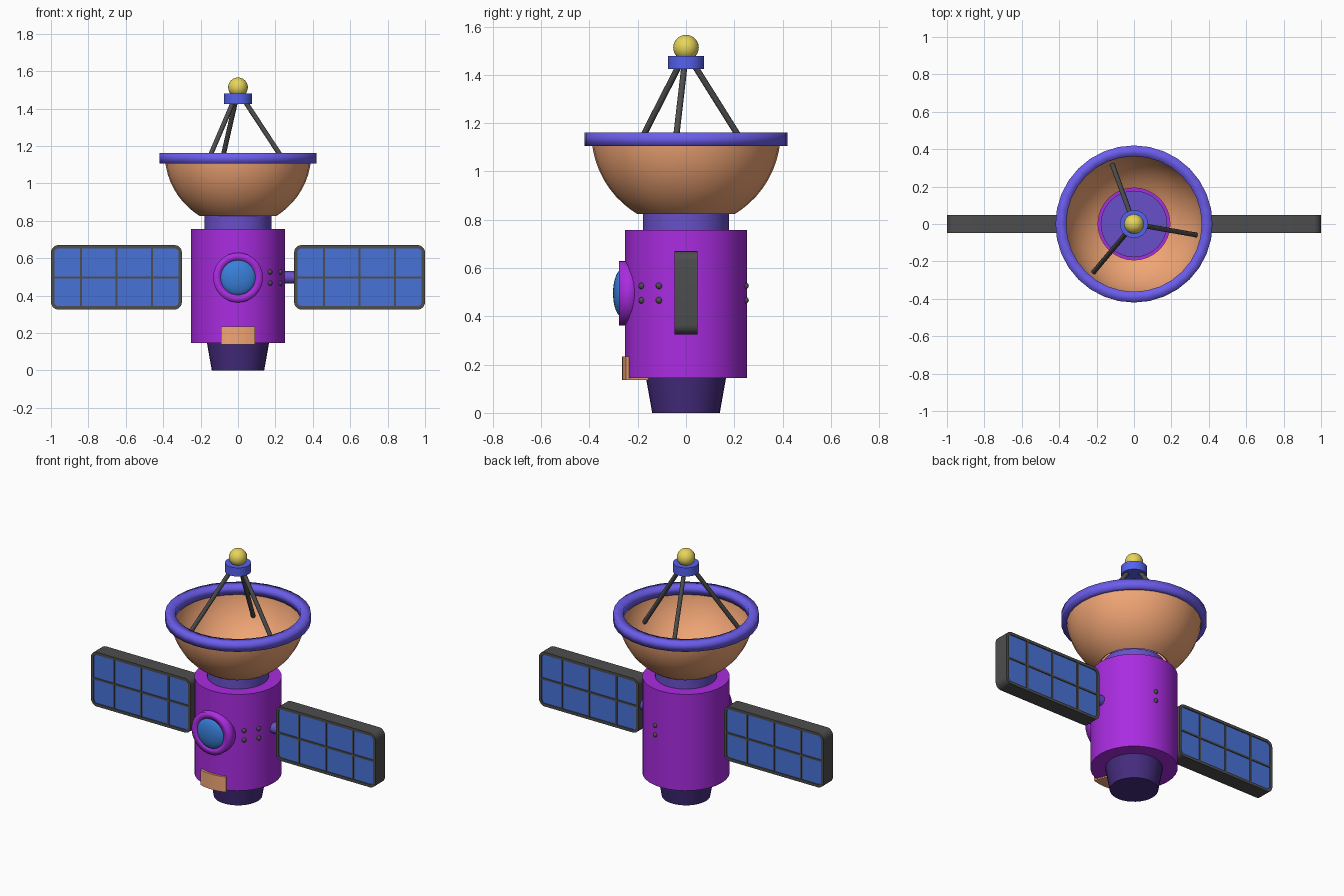
import bpy, bmesh
from math import sin, cos, pi, radians, sqrt
from mathutils import Vector, Matrix

if "Cube" in bpy.data.objects:
    bpy.data.objects.remove(bpy.data.objects["Cube"])


def material(name, rgb):
    m = bpy.data.materials.new(name)
    m.diffuse_color = (*rgb, 1)
    m.use_nodes = True
    m.node_tree.nodes["Principled BSDF"].inputs["Base Color"].default_value = m.diffuse_color
    return m


PURPLE = material("purple", (0.40, 0.025, 0.75))
INDIGO = material("indigo", (0.14, 0.08, 0.58))
DEEP = material("deep_violet", (0.06, 0.025, 0.21))
TAN = material("tan", (0.88, 0.38, 0.18))
RIM = material("rim_blue", (0.15, 0.11, 0.85))
HUB = material("hub_blue", (0.09, 0.12, 0.85))
CELL = material("cell_blue", (0.065, 0.17, 0.69))
GLASS = material("glass_blue", (0.04, 0.21, 0.69))
GOLD = material("gold", (0.80, 0.66, 0.10))
DARK = material("dark_grey", (0.075, 0.075, 0.075))


def finish(name, bm, mat, angle=40):
    bmesh.ops.recalc_face_normals(bm, faces=bm.faces)
    me = bpy.data.meshes.new(name)
    bm.to_mesh(me)
    bm.free()
    me.materials.append(mat)
    ob = bpy.data.objects.new(name, me)
    bpy.context.collection.objects.link(ob)
    bpy.ops.object.select_all(action='DESELECT')
    ob.select_set(True)
    bpy.context.view_layer.objects.active = ob
    bpy.ops.object.shade_smooth_by_angle(angle=radians(angle))
    return ob


def lathe(name, profile, mat, closed=False, matrix=None, sides=32, angle=40):
    """Revolve an (r, z) profile about z; closed joins the last point to the first."""
    bm = bmesh.new()
    vs = [bm.verts.new((r, 0, z)) for r, z in profile]
    pairs = list(zip(vs, vs[1:])) + ([(vs[-1], vs[0])] if closed else [])
    es = [bm.edges.new(p) for p in pairs]
    bmesh.ops.spin(bm, geom=vs + es, cent=(0, 0, 0), axis=(0, 0, 1),
                   angle=2 * pi, steps=sides)
    bmesh.ops.remove_doubles(bm, verts=bm.verts, dist=1e-5)
    if matrix:
        bm.transform(matrix)
    return finish(name, bm, mat, angle)


def cylinder(name, r1, r2, z1, z2, mat, matrix=None, sides=32):
    return lathe(name, [(0, z1), (r1, z1), (r2, z2), (0, z2)], mat, matrix=matrix, sides=sides)


def strut(name, a, b, r, mat, sides=12):
    a, b = Vector(a), Vector(b)
    turn = (b - a).to_track_quat('Z', 'Y').to_matrix().to_4x4()
    return cylinder(name, r, r, 0, (b - a).length, mat, Matrix.Translation(a) @ turn, sides)


def ball(name, loc, radius, mat, scale=(1, 1, 1), seg=24):
    bm = bmesh.new()
    m = Matrix.Translation(loc) @ Matrix.Diagonal((*scale, 1))
    bmesh.ops.create_uvsphere(bm, u_segments=seg, v_segments=seg // 2, radius=radius, matrix=m)
    return finish(name, bm, mat)


def box(bm, x, y, z):
    size = (x[1] - x[0], y[1] - y[0], z[1] - z[0], 1)
    mid = ((x[0] + x[1]) / 2, (y[0] + y[1]) / 2, (z[0] + z[1]) / 2)
    bmesh.ops.create_cube(bm, size=1, matrix=Matrix.Translation(mid) @ Matrix.Diagonal(size))


# Main hull
cylinder("nozzle", 0.14, 0.166, 0, 0.146, DEEP)
cylinder("body", 0.252, 0.252, 0.145, 0.757, PURPLE)
cylinder("neck", 0.178, 0.178, 0.755, 0.835, INDIGO)

# Dish bowl: thin spherical shell cut flat at the neck
ZC = 1.16


def arc(rad, z0, z1, n=9):
    zs = [z0 + (z1 - z0) * (i / n) ** 1.3 for i in range(n + 1)]
    return [(sqrt(rad * rad - (ZC - z) ** 2), z) for z in zs]


lathe("dish", arc(0.392, 0.824, 1.13) + arc(0.382, 0.83, 1.13)[::-1], TAN, closed=True)
lathe("dish_rim", [(0.362, 1.106), (0.42, 1.106), (0.42, 1.161), (0.362, 1.161)], RIM,
      closed=True, angle=180)

# Antenna tripod, hub and ball
for i, deg in enumerate((-10, 110, 230)):
    c, s = cos(radians(deg)), sin(radians(deg))
    strut(f"tripod_leg_{i + 1}", (0.34 * c, 0.34 * s, 0.985), (0.04 * c, 0.04 * s, 1.435), 0.013, DARK)
cylinder("antenna_hub", 0.075, 0.075, 1.424, 1.479, HUB)
ball("antenna_ball", (0, 0, 1.513), 0.053, GOLD)

# Porthole facing the front
FRONT = Matrix.Translation((0, 0, 0.496)) @ Matrix.Rotation(radians(90), 4, 'X')
lathe("porthole_ring", [(0.093, 0.20), (0.133, 0.20), (0.133, 0.277), (0.093, 0.277)], PURPLE,
      closed=True, matrix=FRONT, angle=180)
ball("porthole_glass", (0, -0.265, 0.496), 0.098, GLASS, (1, 0.38, 1), 32)

# Rivets
for deg in (-47, -26.5, 80):
    for z in (0.466, 0.526):
        a = radians(deg)
        ball("rivet", (0.25 * cos(a), 0.25 * sin(a), z), 0.014, DARK, seg=12)

# Curved L-shaped bracket under the porthole
bm = bmesh.new()
prof = [(0.14, 0.137), (0.265, 0.137), (0.265, 0.234), (0.25, 0.234), (0.25, 0.145), (0.14, 0.145)]
start = Matrix.Rotation(radians(-110), 3, 'Z')
vs = [bm.verts.new(start @ Vector((r, 0, z))) for r, z in prof]
face = bm.faces.new(vs)
end = bmesh.ops.spin(bm, geom=[face], cent=(0, 0, 0), axis=(0, 0, 1), angle=radians(40), steps=6)
finish("bracket", bm, TAN)

# Solar panels
Z0, Z1, HALF = 0.325, 0.67, 0.048


def rounded(x0, x1, z0, z1, r, n=5):
    pts = []
    for k, (cx, cz) in enumerate(((x1 - r, z1 - r), (x0 + r, z1 - r), (x0 + r, z0 + r), (x1 - r, z0 + r))):
        for i in range(n + 1):
            a = pi / 2 * (k + i / n)
            pts.append((cx + r * cos(a), cz + r * sin(a)))
    return pts


def panel(label, side):
    x0, x1, t = 0.30, 1.0, 0.018
    outer = rounded(x0, x1, Z0, Z1, 0.04)
    inner = rounded(x0 + t, x1 - t, Z0 + t, Z1 - t, 0.022)
    flip = Matrix.Diagonal((side, 1, 1, 1))
    # frame ring
    bm = bmesh.new()
    loops = [[bm.verts.new((x, y, z)) for x, z in p]
             for p, y in ((outer, -HALF), (outer, HALF), (inner, HALF), (inner, -HALF))]
    n = len(outer)
    for k in range(4):
        a, b = loops[k], loops[(k + 1) % 4]
        for i in range(n):
            j = (i + 1) % n
            bm.faces.new((a[i], a[j], b[j], b[i]))
    # dividing bars on both faces
    for y in ((-HALF + 0.001, -0.035), (0.035, HALF - 0.001)):
        for x in (0.46, 0.65, 0.84):
            box(bm, (x - 0.006, x + 0.006), y, (Z0 + 0.01, Z1 - 0.01))
        box(bm, (x0 + 0.01, x1 - 0.01), y, (0.491, 0.503))
    bm.transform(flip)
    finish(f"{label}_panel_frame", bm, DARK)
    # blue cell slab
    bm = bmesh.new()
    f = bm.faces.new([bm.verts.new((x, -0.042, z)) for x, z in inner])
    ext = bmesh.ops.extrude_face_region(bm, geom=[f], use_keep_orig=True)
    bmesh.ops.translate(bm, vec=(0, 0.084, 0),
                        verts=[v for v in ext["geom"] if isinstance(v, bmesh.types.BMVert)])
    bm.transform(flip)
    finish(f"{label}_panel_cells", bm, CELL)


panel("right", 1)
panel("left", -1)
strut("right_panel_arm", (0.23, 0, 0.497), (0.302, 0, 0.497), 0.033, INDIGO, 24)
